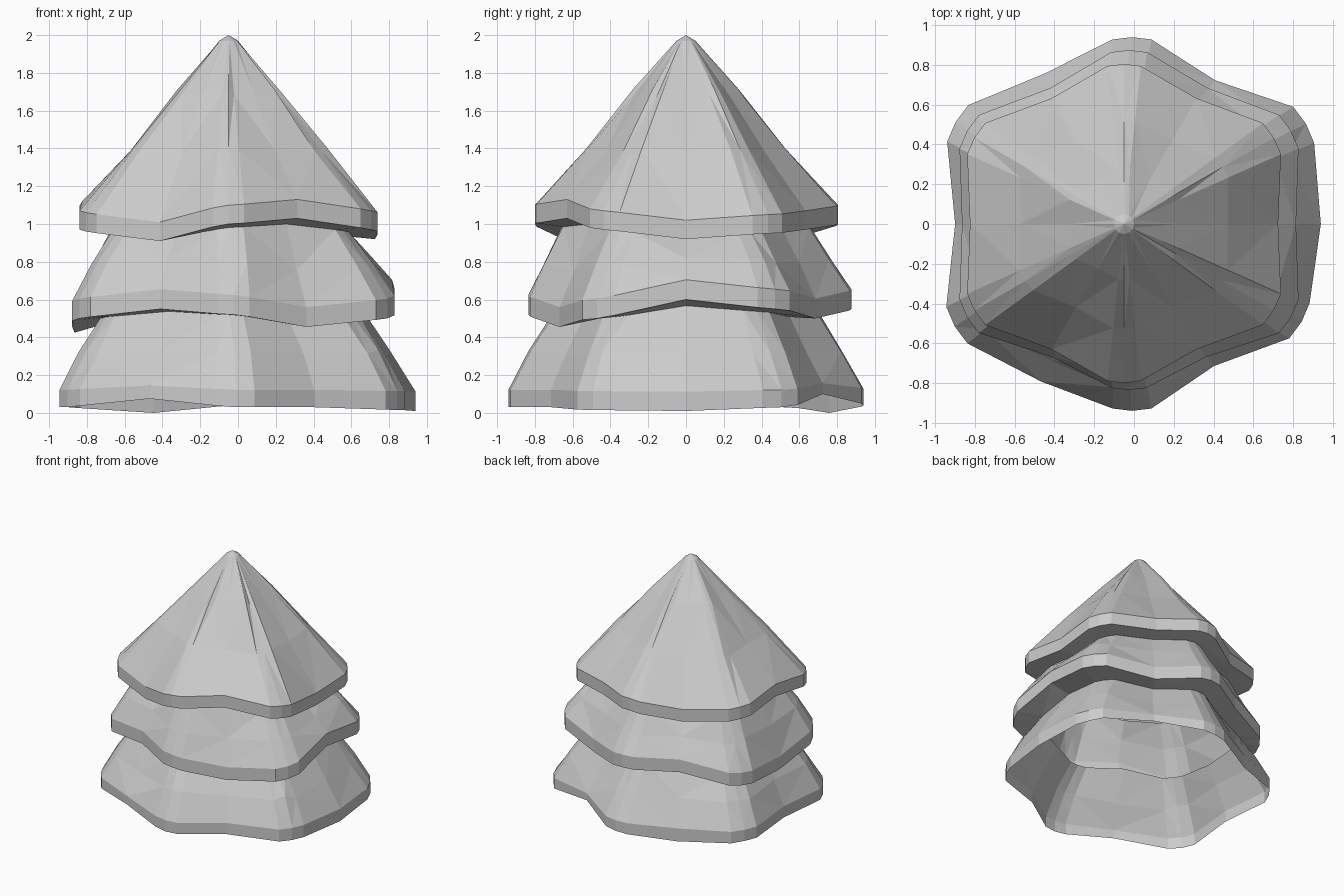
import bpy, bmesh, math, random

if "Cube" in bpy.data.objects:
    bpy.data.objects.remove(bpy.data.objects["Cube"])

random.seed(4)

# Tables run round the hexagon from +x in 30 degree steps: side, corner, side, corner ...
LOW_R = [.95, 1.01, .835, .94, .875, 1.025, .89, 1.03, .915, .94, .825, .985]
LOW_Z = [.01, .03, .10, .04, .0, .03, .03, .03, .075, .03, .03, .015]
MID_Z = [.60, .55, .50, .55, .54, .46, .425, .50, .55, .52, .455, .50]
TOP_Z = [.92, .95, .97, 1.0, .94, .99, 1.02, .96, .91, 1.0, 1.03, .97]
SPREAD = 6.0  # half-width of a rounded corner, degrees


def hexagon(side, corner, back, front):
    """Radii: x sides, the four x corners, and the back and front corners."""
    diag_b = .86 * (corner + back) / 2 + .01
    diag_f = .86 * (corner + front) / 2 + .01
    return [side, corner, diag_b, back, diag_b, corner,
            side, corner, diag_f, front, diag_f, corner]


def ring(cx, radii, z, jitter=0.0):
    """24-point rounded hexagon: side middles, and three points per corner."""
    zs = z if isinstance(z, list) else [z] * 12
    pts = []

    def add(deg, r, h):
        r *= 1 + random.uniform(-jitter, jitter)
        h += random.uniform(-jitter, jitter) * 2
        a = math.radians(deg)
        pts.append((cx + r * math.cos(a), r * math.sin(a), h))

    for i in range(12):
        if i % 2 == 0:
            add(30 * i, radii[i], zs[i])
        else:
            for step in (-1, 0, 1):
                n = (i + step) % 12
                k = abs(step) * SPREAD / 36
                r = radii[i] * (.993 if step else 1)
                add(30 * i + SPREAD * step, r, zs[i] * (1 - k) + zs[n] * k)
    return pts


def lift(zs, d):
    return [v + d for v in zs]


def blend(zs, z, k):
    """Waves of a rim, softened by k and moved to the mean height z."""
    m = sum(zs) / 12
    return [z + (v - m) * k for v in zs]


def mix(a, b, t):
    return [p * (1 - t) + q * t for p, q in zip(a, b)]


def shell(name, rings, tip=None):
    """Skin stacked rings as an open, flat-faceted sheet."""
    bm = bmesh.new()
    rows = [[bm.verts.new(p) for p in r] for r in rings]
    n = len(rows[0])
    for lower, upper in zip(rows, rows[1:]):
        for i in range(n):
            j = (i + 1) % n
            bm.faces.new((lower[i], lower[j], upper[j], upper[i]))
    if tip:
        t = bm.verts.new(tip)
        for i in range(n):
            bm.faces.new((rows[-1][i], rows[-1][(i + 1) % n], t))
    bmesh.ops.triangulate(bm, faces=bm.faces[:])
    me = bpy.data.meshes.new(name)
    bm.to_mesh(me)
    bm.free()
    ob = bpy.data.objects.new(name, me)
    bpy.context.collection.objects.link(ob)
    return ob


# Necks where one tier's underside meets the tier below
NECK_LOW_R = hexagon(.69, .755, .70, .71)
neck_low = ring(-.045, NECK_LOW_R, blend(MID_Z, .515, .6))
neck_mid = ring(-.04, hexagon(.62, .69, .66, .66), blend(TOP_Z, .965, .6))

# Lowest tier: hanging band, then slope up to the neck
shell("lower_tier", [
    ring(-.01, LOW_R, LOW_Z),
    ring(-.01, LOW_R, blend(LOW_Z, .125, .5)),
    ring(-.02, mix(LOW_R, NECK_LOW_R, .46), .32, .008),
    neck_low,
])

# Middle tier: underside, band, bulging slope
MID_R = hexagon(.84, .94, .875, .835)
shell("middle_tier", [
    neck_low,
    ring(-.025, MID_R, MID_Z),
    ring(-.025, MID_R, lift(MID_Z, .105)),
    ring(-.03, hexagon(.75, .82, .77, .755), blend(MID_Z, .79, .4), .008),
    neck_mid,
])

# Top tier: underside, band, cone rising to a blunt tip
TOP_R = hexagon(.775, .87, .805, .80)
shell("top_tier", [
    neck_mid,
    ring(-.05, TOP_R, TOP_Z),
    ring(-.05, TOP_R, lift(TOP_Z, .10)),
    ring(-.05, hexagon(.52, .575, .53, .53), 1.39, .008),
    ring(-.05, hexagon(.27, .30, .28, .28), 1.70, .008),
    ring(-.05, [.05] * 12, 1.97),
], tip=(-.05, 0, 2.0))
